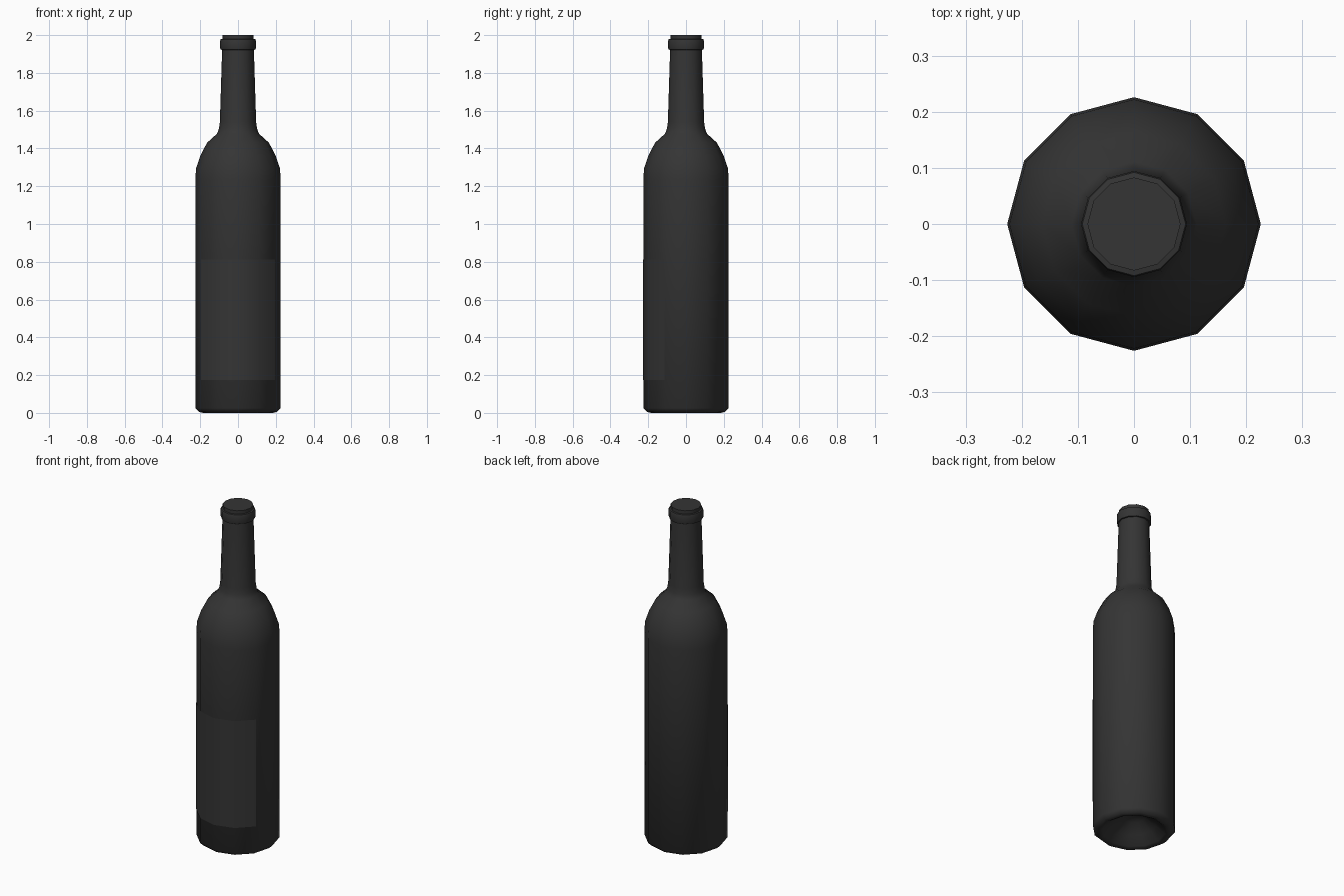
import bpy, bmesh, math

if "Cube" in bpy.data.objects:
    bpy.data.objects.remove(bpy.data.objects["Cube"])

SIDES = 12


def material(name, v):
    m = bpy.data.materials.new(name)
    m.diffuse_color = (v, v, v, 1)
    m.use_nodes = True
    m.node_tree.nodes["Principled BSDF"].inputs["Base Color"].default_value = m.diffuse_color
    return m


def lathe(name, profile, mat, first=0, count=SIDES):
    """Revolve (radius, z) points over `count` facets, starting at facet `first`."""
    bm = bmesh.new()
    full = count == SIDES
    rings = []
    for r, z in profile:
        if r == 0:
            rings.append([bm.verts.new((0, 0, z))] * (count + 1))
            continue
        ring = []
        for i in range(count if full else count + 1):
            a = 2 * math.pi * (first + i) / SIDES
            ring.append(bm.verts.new((r * math.cos(a), r * math.sin(a), z)))
        rings.append(ring + ring[:1] if full else ring)
    for lo, hi in zip(rings, rings[1:]):
        for i in range(count):
            quad = [lo[i], lo[i + 1], hi[i + 1], hi[i]]
            bm.faces.new(list(dict.fromkeys(quad)))
    me = bpy.data.meshes.new(name)
    bm.to_mesh(me)
    bm.free()
    ob = bpy.data.objects.new(name, me)
    bpy.context.collection.objects.link(ob)
    me.materials.append(mat)
    bpy.ops.object.select_all(action='DESELECT')
    ob.select_set(True)
    bpy.context.view_layer.objects.active = ob
    bpy.ops.object.shade_smooth_by_angle(angle=math.radians(50))
    return ob


dark = material("dark_glass", 0.035)

# Glass body: hollow punt, base edge, straight wall, shoulder, neck
lathe("bottle_body", [
    (0, 0.11), (0.06, 0.095), (0.12, 0.05), (0.17, 0.008), (0.185, 0.0),
    (0.205, 0.005), (0.226, 0.025), (0.226, 1.235), (0.222, 1.295),
    (0.2, 1.36), (0.164, 1.43), (0.111, 1.478), (0.101, 1.505),
    (0.096, 1.54), (0.084, 1.925)], dark)

# Lip ring and closed mouth
lathe("lip_ring", [
    (0.084, 1.922), (0.092, 1.923), (0.0945, 1.93), (0.0945, 1.97),
    (0.092, 1.978), (0.082, 1.98)], dark)
lathe("mouth_cap", [(0.083, 1.978), (0.083, 2.0), (0, 2.0)], dark)

# Plain label wrapped over the four front facets
lathe("front_label", [(0.2275, 0.175), (0.2275, 0.812)], dark, first=7, count=4)
